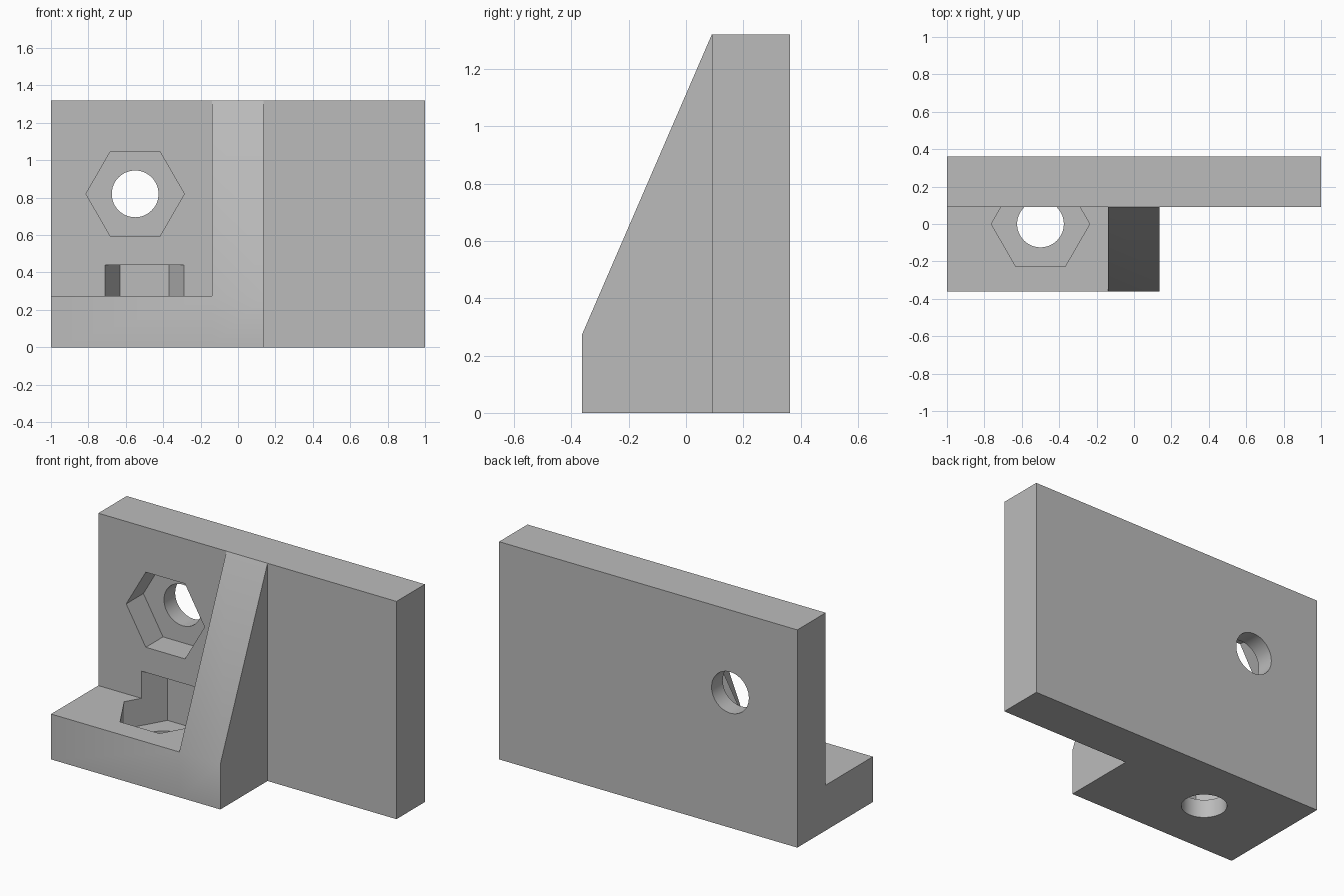
import bpy
import bmesh
from math import radians
from mathutils import Matrix, Vector

cube = bpy.data.objects.get("Cube")
if cube:
    bpy.data.objects.remove(cube, do_unlink=True)

grey = bpy.data.materials.new("plain grey")
grey.use_nodes = True
colour = (0.5, 0.5, 0.5, 1)
grey.diffuse_color = colour
grey.node_tree.nodes["Principled BSDF"].inputs["Base Color"].default_value = colour


def make_object(name, bm):
    bmesh.ops.recalc_face_normals(bm, faces=bm.faces)
    mesh = bpy.data.meshes.new(name)
    bm.to_mesh(mesh)
    bm.free()
    mesh.materials.append(grey)
    obj = bpy.data.objects.new(name, mesh)
    bpy.context.collection.objects.link(obj)
    return obj


def side_profile(name, points, x0, x1):
    """Extrude a (y, z) outline from x0 to x1."""
    bm = bmesh.new()
    face = bm.faces.new([bm.verts.new((x0, y, z)) for y, z in points])
    out = bmesh.ops.extrude_face_region(bm, geom=[face])
    verts = [v for v in out["geom"] if isinstance(v, bmesh.types.BMVert)]
    bmesh.ops.translate(bm, verts=verts, vec=(x1 - x0, 0, 0))
    return make_object(name, bm)


def prism(name, sides, radius, length, centre, tilt):
    """Prism with a corner on the x axis, turned about x by tilt."""
    bm = bmesh.new()
    bmesh.ops.create_cone(bm, cap_ends=True, segments=sides, radius1=radius,
                          radius2=radius, depth=length)
    lead = max((v.co for v in bm.verts), key=lambda c: c.y)
    spin = Vector((1, 0)).angle_signed(lead.xy)
    place = (Matrix.Translation(centre) @ Matrix.Rotation(radians(tilt), 4, "X")
             @ Matrix.Rotation(spin, 4, "Z"))
    bm.transform(place)
    return make_object(name, bm)


def combine(target, other, operation):
    mod = target.modifiers.new(other.name, "BOOLEAN")
    mod.operation = operation
    mod.solver = "EXACT"
    mod.object = other
    bpy.context.view_layer.objects.active = target
    bpy.ops.object.modifier_apply(modifier=mod.name)
    bpy.data.objects.remove(other, do_unlink=True)


# Overall levels
FRONT, FACE, BACK = -0.362, 0.09, 0.362
SHELF, TOP = 0.275, 1.32
NUT, HOLE, NUT_LENGTH = 0.263, 0.125, 0.33

# Upright plate, shelf and sloping rib
bracket = side_profile("bracket", [(FACE, 0), (BACK, 0), (BACK, TOP), (FACE, TOP)], -1, 1)
shelf = side_profile("shelf", [(FRONT, 0), (BACK, 0), (BACK, SHELF), (FRONT, SHELF)], -1, 0.135)
rib = side_profile("rib", [(FRONT, 0), (BACK, 0), (BACK, TOP), (FACE, TOP), (FRONT, SHELF)],
                   -0.14, 0.135)
combine(bracket, shelf, "UNION")
combine(bracket, rib, "UNION")

# Hexagonal nut pockets and round bolt holes: two in the plate, one in the shelf
bolts = [((-0.55, FACE, 0.82), 90), ((0.5, FACE, 0.82), 90), ((-0.5, 0, SHELF), 0)]
for centre, tilt in bolts:
    combine(bracket, prism("nut_pocket", 6, NUT, NUT_LENGTH, centre, tilt), "DIFFERENCE")
    axis = Vector((0, 1, 0)) if tilt else Vector((0, 0, -1))
    middle = Vector(centre) + axis * 0.25
    combine(bracket, prism("bolt_hole", 48, HOLE, 0.5, middle, tilt), "DIFFERENCE")

# Weld and shade with sharp edges kept
bm = bmesh.new()
bm.from_mesh(bracket.data)
bmesh.ops.remove_doubles(bm, verts=bm.verts, dist=0.0005)
bmesh.ops.dissolve_limit(bm, angle_limit=radians(1), verts=bm.verts, edges=bm.edges)
bm.to_mesh(bracket.data)
bm.free()
bpy.ops.object.select_all(action="DESELECT")
bracket.select_set(True)
bpy.context.view_layer.objects.active = bracket
bpy.ops.object.shade_smooth_by_angle(angle=radians(30))
